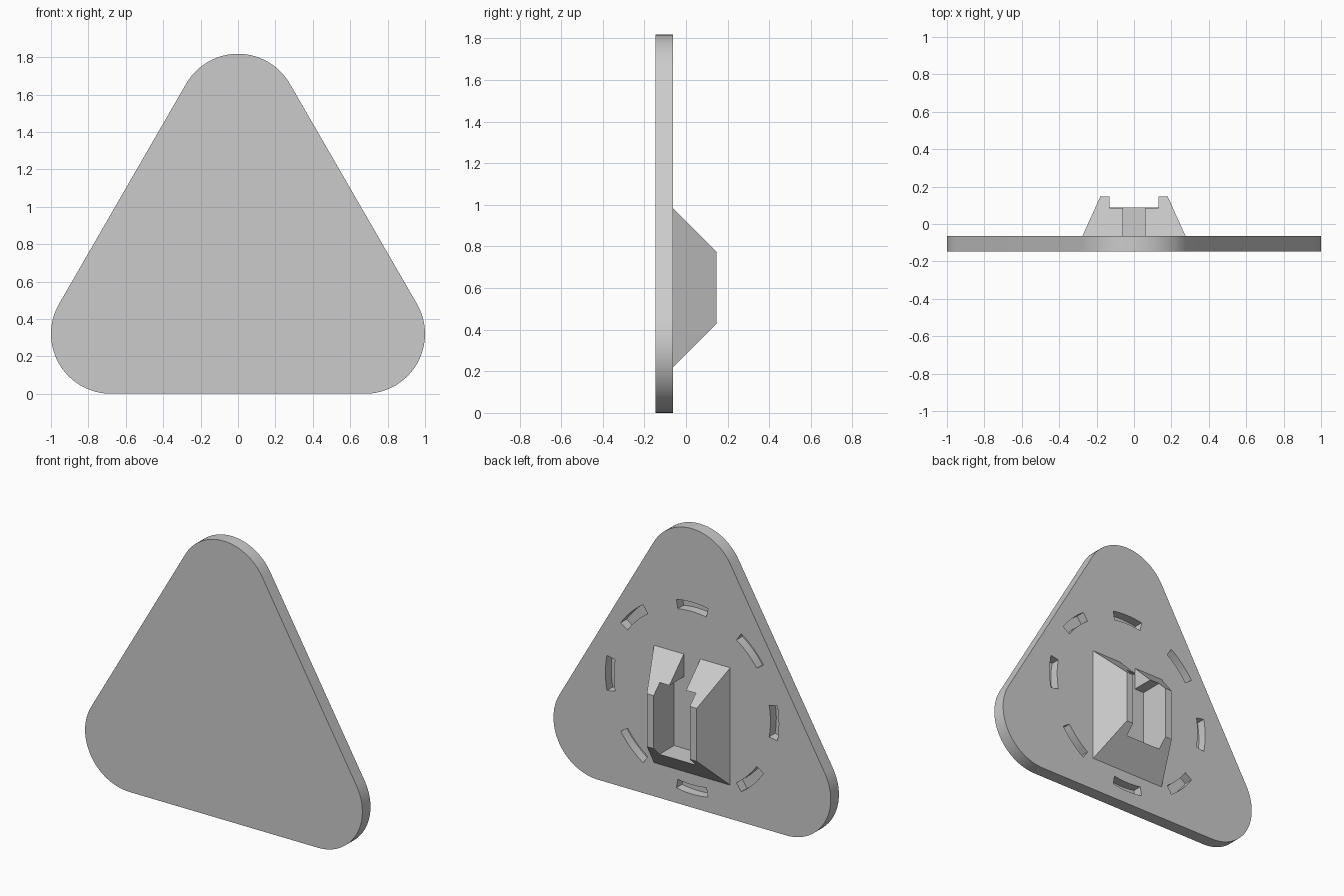
import bpy, bmesh
from math import sin, cos, pi, radians

if "Cube" in bpy.data.objects:
    bpy.data.objects.remove(bpy.data.objects["Cube"], do_unlink=True)

FRONT, BACK, TOP = -0.147, -0.063, 0.147   # plate front, plate back, boss top (y)
CENTRE_Z = 0.713                           # centre of the triangle

grey = bpy.data.materials.new("plain grey")
grey.use_nodes = True
colour = (0.6, 0.6, 0.6, 1)
grey.diffuse_color = colour
grey.node_tree.nodes["Principled BSDF"].inputs["Base Color"].default_value = colour


def add_prism(bm, outline, y0, y1, end_outline=None):
    """Loft an (x, z) outline from y0 to y1."""
    a = [bm.verts.new((x, y0, z)) for x, z in outline]
    b = [bm.verts.new((x, y1, z)) for x, z in end_outline or outline]
    bm.faces.new(a)
    bm.faces.new(b[::-1])
    for i in range(len(a)):
        j = (i + 1) % len(a)
        bm.faces.new((a[j], a[i], b[i], b[j]))


def make_object(name, bm):
    bmesh.ops.recalc_face_normals(bm, faces=bm.faces)
    mesh = bpy.data.meshes.new(name)
    bm.to_mesh(mesh)
    bm.free()
    mesh.materials.append(grey)
    ob = bpy.data.objects.new(name, mesh)
    bpy.context.collection.objects.link(ob)
    return ob


def rectangle(half_x, z0, z1):
    return [(-half_x, z0), (half_x, z0), (half_x, z1), (-half_x, z1)]


def arc(cx, cz, r, start, end, steps):
    angles = [start + (end - start) * i / steps for i in range(steps + 1)]
    return [(cx + r * cos(t), cz + r * sin(t)) for t in angles]


def cut(ob, cutter):
    """Subtract the cutter, bake the result and discard the cutter."""
    mod = ob.modifiers.new("cut", 'BOOLEAN')
    mod.operation, mod.solver, mod.object = 'DIFFERENCE', 'EXACT', cutter
    bpy.context.view_layer.update()
    depsgraph = bpy.context.evaluated_depsgraph_get()
    mesh = bpy.data.meshes.new_from_object(ob.evaluated_get(depsgraph))
    ob.modifiers.clear()
    ob.data = mesh
    bpy.data.objects.remove(cutter, do_unlink=True)


# Rounded triangular plate
radius, spread = 0.32, 0.785
outline = []
for k in range(3):
    mid = radians(90 + 120 * k)
    outline += arc(spread * cos(mid), CENTRE_Z + spread * sin(mid),
                   radius, mid - pi / 3, mid + pi / 3, 24)
bm = bmesh.new()
add_prism(bm, outline, FRONT, BACK)
plate = make_object("triangular_plate", bm)

# Ring of eight curved recesses in the back of the plate
bm = bmesh.new()
half = radians(10.5)
for k in range(8):
    mid = k * pi / 4
    slot = arc(0, CENTRE_Z, 0.625, mid - half, mid + half, 8)
    slot += arc(0, CENTRE_Z, 0.565, mid + half, mid - half, 8)
    add_prism(bm, slot, BACK - 0.06, BACK + 0.05)
cut(plate, make_object("recess_cutter", bm))

# Tapered mounting boss
bm = bmesh.new()
add_prism(bm, rectangle(0.275, 0.22, 0.985), BACK, TOP, rectangle(0.18, 0.43, 0.775))
boss = make_object("mounting_boss", bm)

# Wide pocket down to the plate, and a narrow slot open at the top
for half_x, z0, z1 in ((0.13, 0.37, 0.837), (0.06, 0.6, 1.1)):
    bm = bmesh.new()
    add_prism(bm, rectangle(half_x, z0, z1), BACK - 0.1, TOP + 0.1)
    cut(boss, make_object("pocket_cutter", bm))

# Smooth rounded edges, keep corners crisp
bpy.ops.object.select_all(action='DESELECT')
for ob in (plate, boss):
    ob.select_set(True)
bpy.context.view_layer.objects.active = plate
bpy.ops.object.shade_smooth_by_angle(angle=radians(30))
